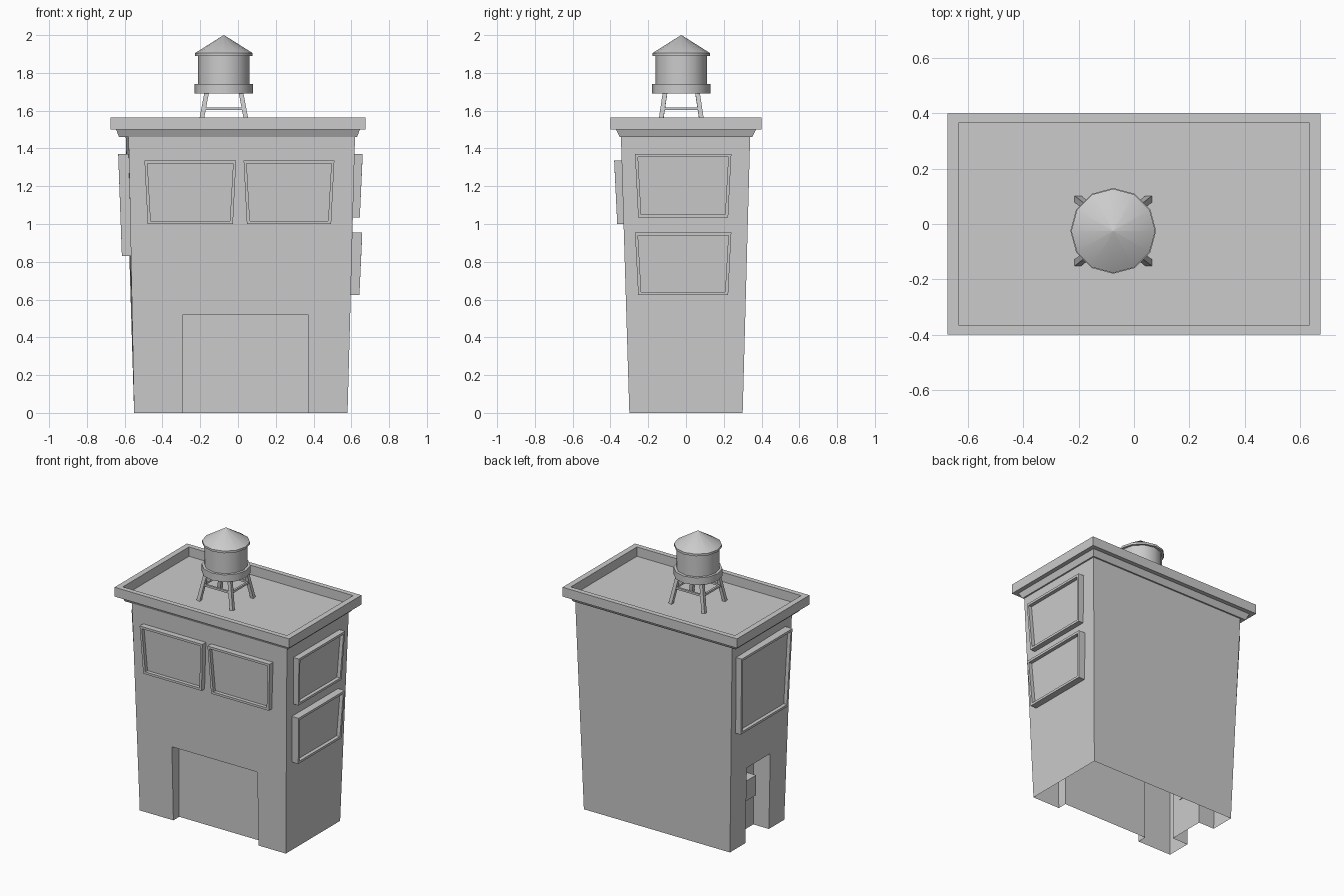
import bpy, bmesh, math
from mathutils import Vector

cube = bpy.data.objects.get("Cube")
if cube:
    bpy.data.objects.remove(cube, do_unlink=True)

grey = bpy.data.materials.new("plain_grey")
grey.use_nodes = True
COLOUR = (0.6, 0.6, 0.6, 1)
grey.diffuse_color = COLOUR
grey.node_tree.nodes["Principled BSDF"].inputs["Base Color"].default_value = COLOUR


def skin(name, loops, cap_start=False, cap_end=True, smooth=False):
    """Bridge a stack of matching closed loops into one mesh."""
    bm = bmesh.new()
    rings = [[bm.verts.new(p) for p in loop] for loop in loops]
    n = len(rings[0])
    for a, b in zip(rings, rings[1:]):
        for i in range(n):
            j = (i + 1) % n
            bm.faces.new((a[i], a[j], b[j], b[i]))
    if cap_start:
        bm.faces.new(rings[0][::-1])
    if cap_end:
        bm.faces.new(rings[-1])
    mesh = bpy.data.meshes.new(name)
    bm.to_mesh(mesh)
    bm.free()
    mesh.materials.append(grey)
    obj = bpy.data.objects.new(name, mesh)
    bpy.context.collection.objects.link(obj)
    if smooth:
        bpy.ops.object.select_all(action="DESELECT")
        obj.select_set(True)
        bpy.context.view_layer.objects.active = obj
        bpy.ops.object.shade_smooth_by_angle(angle=math.radians(40))
    return obj


def rect(x0, x1, y0, y1, z):
    return [(x0, y0, z), (x1, y0, z), (x1, y1, z), (x0, y1, z)]


def box(name, x, y, z):
    return skin(name, [rect(*x, *y, z[0]), rect(*x, *y, z[1])], True)


def beam(name, a, b, width):
    """Square bar between two points."""
    a, b = Vector(a), Vector(b)
    d = (b - a).normalized()
    ref = Vector((0, 0, 1)) if abs(d.z) < 0.5 else Vector((0, 1, 0))
    u = d.cross(ref).normalized()
    v = d.cross(u)
    h = width / 2
    signs = ((-1, -1), (-1, 1), (1, 1), (1, -1))
    return skin(name, [[p + u * h * s + v * h * t for s, t in signs] for p in (a, b)], True)


# Tapered walls, open underneath, with two doorways cut in
base = rect(-0.55, 0.58, -0.30, 0.30, 0)
top = [(-0.58, -0.345, 1.48), (0.62, -0.345, 1.48), (0.62, 0.34, 1.48), (-0.595, 0.34, 1.48)]
walls = skin("walls", [base, top], True)
cutters = [box("front_doorway_cutter", (-0.29, 0.37), (-0.6, -0.235), (-0.2, 0.52)),
           box("side_doorway_cutter", (-0.8, -0.43), (-0.13, 0.13), (-0.2, 0.53))]
for cutter in cutters:
    cutter.hide_render = True
    mod = walls.modifiers.new("doorway", "BOOLEAN")
    mod.operation = "DIFFERENCE"
    mod.solver = "EXACT"
    mod.object = cutter
    bpy.context.view_layer.objects.active = walls
    bpy.ops.object.modifier_apply(modifier=mod.name)
    bpy.data.objects.remove(cutter, do_unlink=True)
bm = bmesh.new()
bm.from_mesh(walls.data)
floor = [f for f in bm.faces if all(v.co.z < 0.001 for v in f.verts)]
bmesh.ops.delete(bm, geom=floor, context="FACES")
bm.to_mesh(walls.data)
bm.free()

# Small block inside the side doorway
box("side_door_block", (-0.50, -0.425), (-0.06, 0.06), (0.25, 0.39))

# Cornice, parapet and sunken roof deck
steps = [(0.57, 0.32, 1.46), (0.63, 0.35, 1.46), (0.645, 0.37, 1.50), (0.675, 0.40, 1.50),
         (0.675, 0.40, 1.565), (0.635, 0.365, 1.565), (0.635, 0.365, 1.50)]
skin("parapet_roof", [rect(-x, x, -y, y, z) for x, y, z in steps])


# Flared window frames that follow the lean of the walls
PLACE = {"front": lambda u, d, z: (u, -0.30 - 0.03 * z - d, z),
         "right": lambda u, d, z: (0.58 + 0.027 * z + d, u, z),
         "left": lambda u, d, z: (-0.55 - 0.025 * z - d, -u, z)}


def window(name, wall, u0, u1, z0, z1, out, flare=0.017):
    def loop(inset, d):
        a, b = u0 + inset, u1 - inset
        lo, hi = z0 + inset, z1 - inset
        pts = ((a + flare, d - 0.006, lo), (b - flare, d - 0.006, lo), (b, d, hi), (a, d, hi))
        return [PLACE[wall](*p) for p in pts]
    skin(name, [loop(0, -0.01), loop(0, out), loop(0.016, out), loop(0.016, out - 0.025)])


window("front_window_1", "front", -0.495, -0.01, 1.0, 1.335, 0.04)
window("front_window_2", "front", 0.03, 0.51, 1.0, 1.335, 0.04)
window("right_window_upper", "right", -0.27, 0.24, 1.035, 1.37, 0.043)
window("right_window_lower", "right", -0.27, 0.24, 0.625, 0.955, 0.052)
window("left_window", "left", -0.29, 0.27, 0.83, 1.37, 0.05)

# Water tank
CX, CY, SIDES = -0.075, -0.025, 12


def ring(r, z):
    angles = [2 * math.pi * i / SIDES for i in range(SIDES)]
    return [(CX + r * math.cos(a), CY + r * math.sin(a), z) for a in angles]


def turned(name, profile):
    skin(name, [ring(r, z) for r, z in profile], True, True, True)


turned("tank_band", [(0.155, 1.69), (0.155, 1.74), (0.13, 1.74)])
turned("tank_body", [(0.137, 1.72), (0.137, 1.895)])
turned("tank_roof", [(0.152, 1.89), (0.152, 1.905), (0.001, 2.0)])

# Splayed legs and the braces between them
corners = [(-1, -1), (1, -1), (1, 1), (-1, 1)]
for i, (sx, sy) in enumerate(corners):
    beam(f"tank_leg_{i + 1}", (CX + sx * 0.128, CY + sy * 0.115, 1.5),
         (CX + sx * 0.09, CY + sy * 0.085, 1.70), 0.024)
    tx, ty = corners[(i + 1) % 4]
    beam(f"tank_brace_{i + 1}", (CX + sx * 0.107, CY + sy * 0.098, 1.61),
         (CX + tx * 0.107, CY + ty * 0.098, 1.61), 0.014)

# Consistent outward normals
for obj in bpy.context.collection.objects:
    if obj.type == "MESH" and obj.data.materials and obj.data.materials[0] == grey:
        bm = bmesh.new()
        bm.from_mesh(obj.data)
        bmesh.ops.recalc_face_normals(bm, faces=bm.faces)
        bm.to_mesh(obj.data)
        bm.free()
